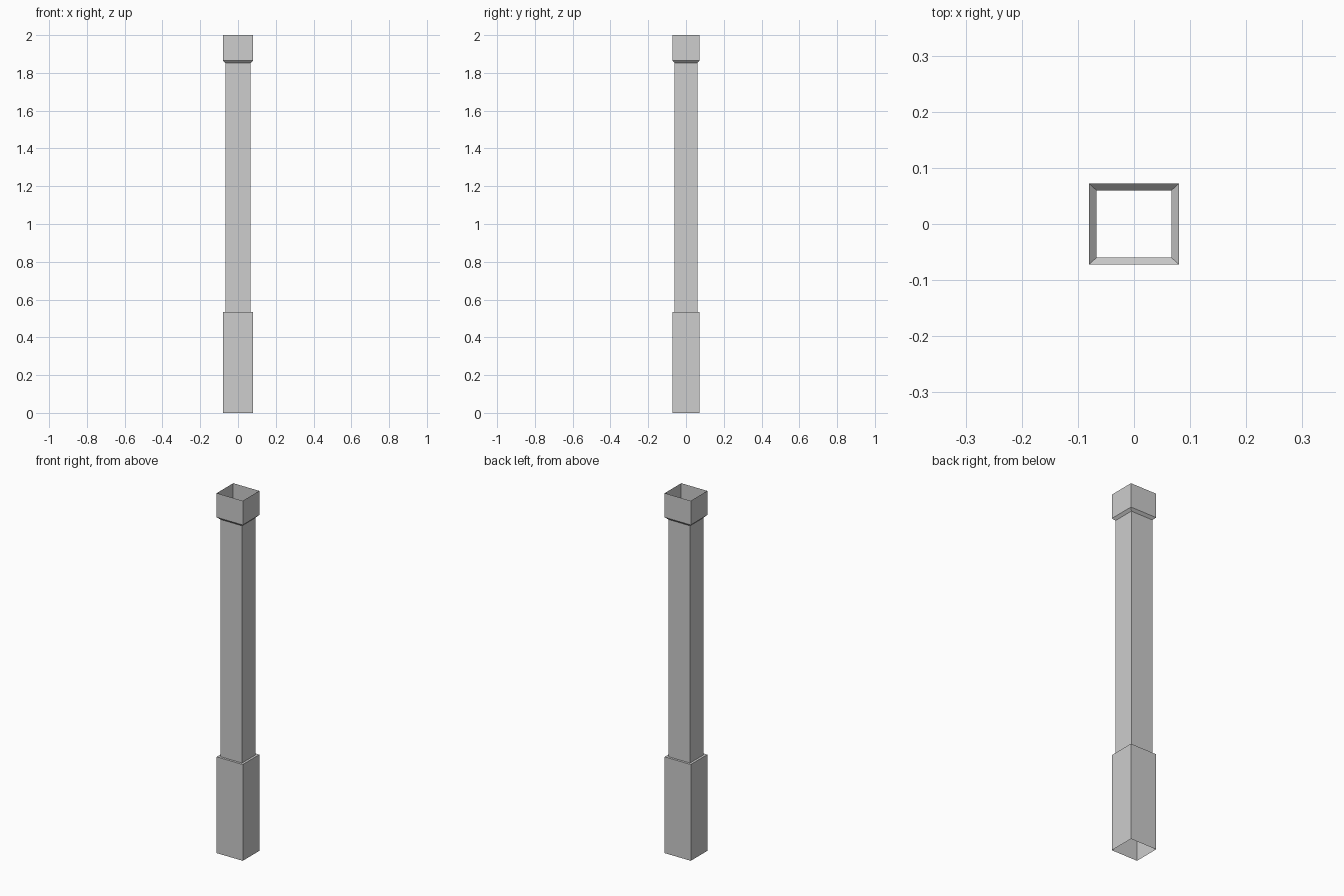
import bpy
import bmesh

cube = bpy.data.objects.get("Cube")
if cube:
    bpy.data.objects.remove(cube, do_unlink=True)

grey = bpy.data.materials.new("light_grey")
grey.use_nodes = True
colour = (0.61, 0.61, 0.61, 1)
grey.diffuse_color = colour
grey.node_tree.nodes["Principled BSDF"].inputs["Base Color"].default_value = colour

WIDE = (0.08, 0.0725)
NARROW = (0.067, 0.06)
CORNERS = ((-1, -1), (1, -1), (1, 1), (-1, 1))


def open_sleeve(name, sections):
    """Open rectangular tube through (half size, height) sections."""
    bm = bmesh.new()
    rings = [[bm.verts.new((sx * half[0], sy * half[1], z)) for sx, sy in CORNERS]
             for half, z in sections]
    for low, high in zip(rings, rings[1:]):
        for i in range(4):
            j = (i + 1) % 4
            bm.faces.new((low[i], low[j], high[j], high[i]))
    mesh = bpy.data.meshes.new(name)
    bm.to_mesh(mesh)
    bm.free()
    mesh.materials.append(grey)
    obj = bpy.data.objects.new(name, mesh)
    bpy.context.collection.objects.link(obj)
    return obj


# Base sleeve with a flat ledge, slim shaft, and cap with a sloped underside
open_sleeve("base", [(WIDE, 0), (WIDE, 0.535), (NARROW, 0.535)])
open_sleeve("shaft", [(NARROW, 0.535), (NARROW, 1.853)])
open_sleeve("cap", [(NARROW, 1.853), (WIDE, 1.866), (WIDE, 2)])
